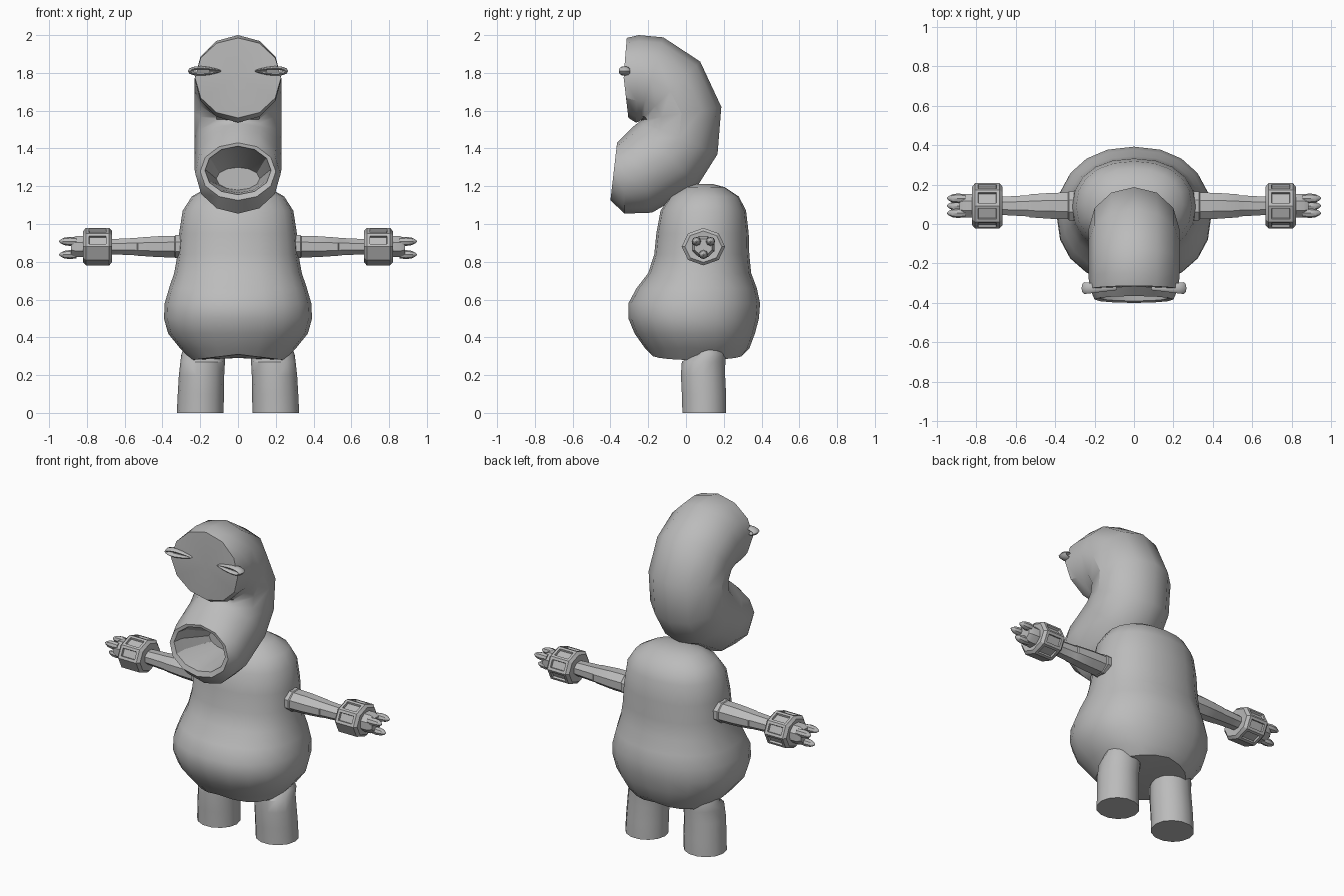
import bpy, bmesh, math
from mathutils import Vector

if "Cube" in bpy.data.objects:
    bpy.data.objects.remove(bpy.data.objects["Cube"])

mat = bpy.data.materials.new("plain grey")
mat.diffuse_color = (0.5, 0.5, 0.5, 1)
mat.use_nodes = True
mat.node_tree.nodes["Principled BSDF"].inputs["Base Color"].default_value = mat.diffuse_color


def finish(bm, name, angle):
    bmesh.ops.recalc_face_normals(bm, faces=bm.faces[:])
    me = bpy.data.meshes.new(name)
    bm.to_mesh(me)
    bm.free()
    me.materials.append(mat)
    ob = bpy.data.objects.new(name, me)
    bpy.context.collection.objects.link(ob)
    bpy.ops.object.select_all(action='DESELECT')
    ob.select_set(True)
    bpy.context.view_layer.objects.active = ob
    bpy.ops.object.shade_smooth_by_angle(angle=math.radians(angle))
    return ob


def loft(name, rings, angle=35, closed=False, edit=None):
    """Skin a list of point rings; cap the ends unless the loop is closed."""
    bm = bmesh.new()
    vs = [[bm.verts.new(p) for p in r] for r in rings]
    n = len(vs[0])
    pairs = list(zip(vs, vs[1:])) + ([(vs[-1], vs[0])] if closed else [])
    for a, b in pairs:
        for i in range(n):
            j = (i + 1) % n
            bm.faces.new((a[i], a[j], b[j], b[i]))
    if not closed:
        for r in (vs[0], vs[-1]):
            c = sum((v.co for v in r), Vector()) / n
            cv = bm.verts.new(c)
            for i in range(n):
                bm.faces.new((r[i], r[(i + 1) % n], cv))
    if edit:
        bmesh.ops.recalc_face_normals(bm, faces=bm.faces[:])
        edit(bm)
    return finish(bm, name, angle)


def sp(v, e):
    return math.copysign(abs(v) ** e, v)


def angles(n, phase=0):
    return [2 * math.pi * (i + phase) / n for i in range(n)]


# body: pear shape, (z, half width, front y, back y)
body = [(1.212, .07, .05, .14), (1.195, .16, -.01, .205), (1.145, .245, -.085, .28),
        (1.07, .293, -.135, .318), (.95, .312, -.157, .332), (.84, .32, -.168, .335),
        (.74, .338, -.2, .345), (.66, .365, -.262, .375), (.58, .388, -.305, .392),
        (.5, .392, -.305, .386), (.42, .37, -.272, .365), (.34, .305, -.215, .335),
        (.28, .245, -.185, .305)]
rings = []
for k, (z, w, y0, y1) in enumerate(body):
    ring = []
    for a in angles(20):
        x = w * sp(math.cos(a), .9)
        y = (y0 + y1) / 2 + (y1 - y0) / 2 * sp(math.sin(a), .9)
        lift = .03 * (1 - abs(x) / w) if k == len(body) - 1 else 0  # arched hem
        ring.append(Vector((x, y, z + lift)))
    rings.append(ring)
loft("body", rings, 40)

# head: C-shaped tube ending in a mouth cavity, (outer y, z, inner y, z, half width)
head = [(-.312, 1.985, -.305, 1.562, .228), (-.25, 2.0, -.265, 1.537, .23),
        (-.12, 1.988, -.25, 1.542, .23), (.075, 1.86, -.24, 1.548, .23),
        (.187, 1.62, -.235, 1.55, .23), (.167, 1.37, -.24, 1.545, .23),
        (.06, 1.2, -.255, 1.535, .23), (-.18, 1.06, -.28, 1.515, .23),
        (-.325, 1.055, -.325, 1.47, .225), (-.40, 1.125, -.365, 1.43, .2),
        (-.39, 1.155, -.362, 1.412, .175), (-.32, 1.165, -.3, 1.4, .165),
        (-.12, 1.18, -.12, 1.3, .115)]
rings = []
for k, (oy, oz, iy, iz, w) in enumerate(head):
    o, i = Vector((0, oy, oz)), Vector((0, iy, iz))
    mid, half = (o + i) / 2, (o - i) / 2
    ring = [mid + half * math.cos(a) + Vector((w * math.sin(a), 0, 0)) for a in angles(12)]
    if k == 0:  # the flat face bulges a little at eye height
        ring = [p - Vector((0, .022 * (1 - abs(p.z - 1.78) / .22), 0)) for p in ring]
    rings.append(ring)
loft("head", rings, 32)

for s, side in ((1, "left"), (-1, "right")):
    # almond eye ring with a pointed inner end
    rings = []
    for a in angles(14):
        t = (1 + math.cos(a)) / 2
        thick = .35 + .65 * t
        c = Vector((.172 + .08 * math.cos(a), -.325, 1.81 + .021 * math.sin(a) * (.35 + .65 * t)))
        d = Vector((math.cos(a), 0, math.sin(a)))
        rings.append([Vector((s * p.x, p.y, p.z)) for p in
                      [c + d * .014 * thick * math.cos(b) + Vector((0, .03 * thick * math.sin(b), 0))
                       for b in angles(8)]])
    loft(side + "_eye", rings, 50, closed=True)

    # leg
    leg = [(0, .2, .097, .124, .119), (.1, .197, .095, .122, .12), (.2, .193, .09, .12, .12),
           (.27, .187, .093, .118, .118), (.31, .185, .12, .115, .09), (.36, .18, .12, .1, .08)]
    loft(side + "_leg", [[Vector((s * (cx + rx * math.cos(a)), cy + ry * math.sin(a), z))
                          for a in angles(14)] for z, cx, cy, rx, ry in leg], 35)

    def xtube(name, prof, n, phase=0, cy=.092, cz=.88, angle=30, edit=None):
        """Tube along x from (x, y radius, z radius) stations."""
        loft(name, [[Vector((s * x, cy + ry * math.cos(a), cz + rz * math.sin(a)))
                     for a in angles(n, phase)] for x, ry, rz in prof], angle, edit=edit)

    # arm, tapering in steps
    xtube(side + "_arm", [(.27, .08, .066), (.33, .08, .066), (.335, .073, .062), (.42, .071, .06),
                          (.53, .063, .052), (.535, .058, .05), (.7, .048, .042)], 8, .5)

    # cuff with three recessed panels
    def panels(bm):
        for f in bm.faces[:]:
            c = f.calc_center_median()
            if abs(abs(c.x) - .743) > .02:
                continue
            dy, dz = c.y - .092, c.z - .88
            if dz > .02 or (dz < -.02 and dy > 0):
                if dz > 0 or dy > 0:
                    bmesh.ops.inset_individual(bm, faces=[f], thickness=.022, depth=0)
                    bmesh.ops.inset_individual(bm, faces=[f], thickness=.003, depth=-.012)

    xtube(side + "_cuff", [(.67, .06, .055), (.667, .098, .083), (.682, .115, .099),
                           (.805, .115, .099), (.82, .098, .083), (.816, .06, .055)], 8, 0,
          edit=panels)

    # hand and three stubby fingers
    xtube(side + "_hand", [(.79, .064, .06), (.86, .064, .06), (.885, .05, .045)], 8, .5)
    for k, (fy, fz) in enumerate(((.055, .908), (.13, .908), (.092, .838))):
        xtube(f"{side}_finger_{k + 1}", [(.855, .02, .02), (.89, .025, .024), (.92, .021, .02),
                                         (.938, .012, .011), (.947, .003, .003)], 8, 0, fy, fz, 40)
